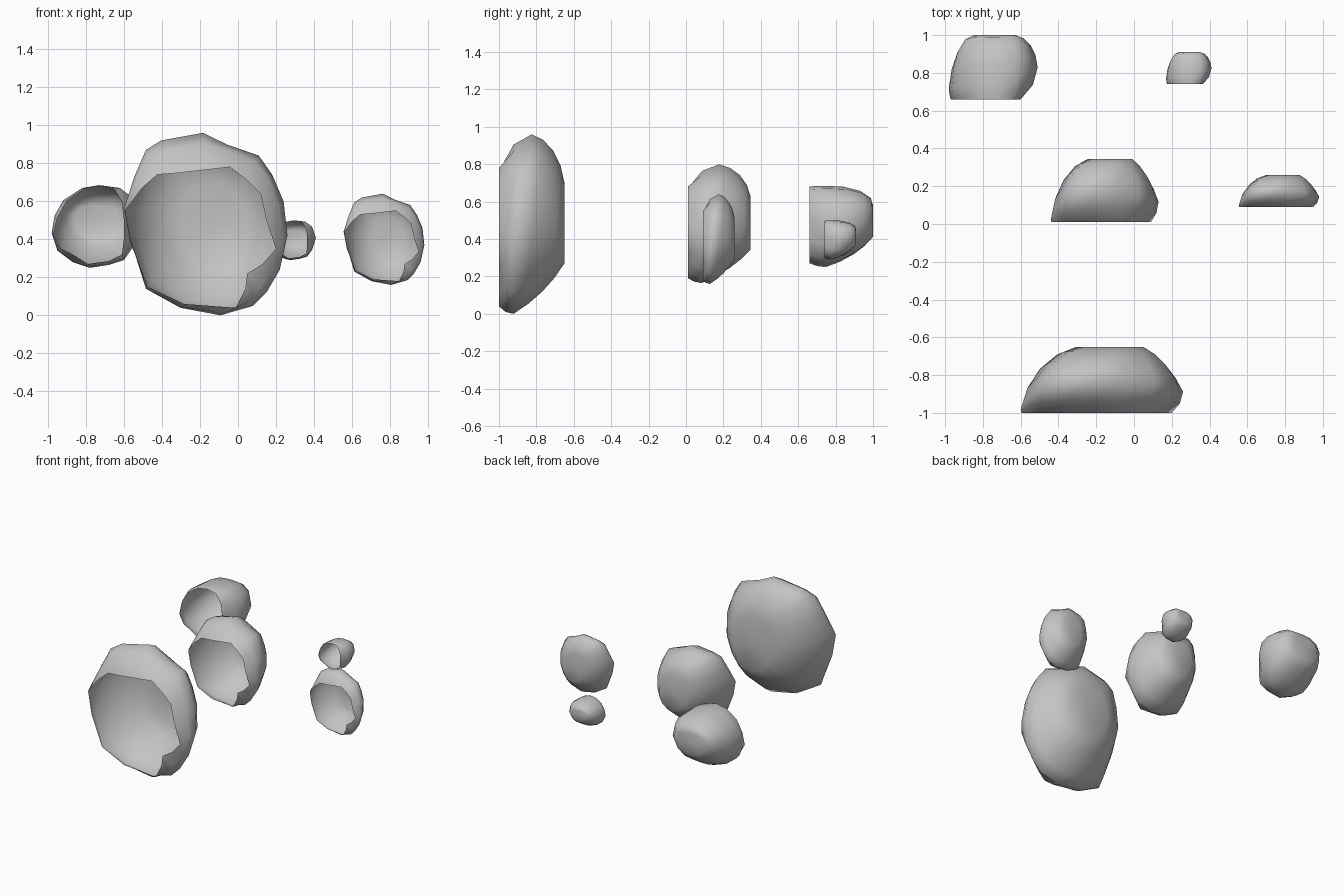
import bpy, bmesh, math

if "Cube" in bpy.data.objects:
    bpy.data.objects.remove(bpy.data.objects["Cube"])

stone = bpy.data.materials.new("stone_grey")
stone.diffuse_color = (0.55, 0.55, 0.55, 1)
stone.use_nodes = True
stone.node_tree.nodes["Principled BSDF"].inputs["Base Color"].default_value = stone.diffuse_color

# Each row: rim x,z / widest x,z / depth of widest point / back x,z
BROAD = [
    (-.59, .55, -.595, .56, .05, -.30, .52), (-.50, .67, -.54, .73, .25, -.28, .60),
    (-.42, .74, -.48, .87, .35, -.26, .65), (-.30, .75, -.40, .92, .42, -.22, .68),
    (-.17, .765, -.18, .96, .50, -.12, .70), (-.04, .78, -.06, .90, .48, -.05, .69),
    (.05, .71, .11, .84, .45, 0, .64), (.12, .64, .18, .74, .40, .03, .57),
    (.15, .50, .24, .60, .36, .05, .50), (.20, .35, .26, .42, .32, .05, .43),
    (.13, .27, .22, .24, .23, .04, .37), (.05, .22, .15, .12, .19, .01, .32),
    (.04, .14, .08, .05, .18, -.03, .29), (-.01, .04, -.09, 0, .22, -.10, .27),
    (-.28, .06, -.30, .04, .20, -.18, .29), (-.47, .15, -.48, .14, .10, -.25, .36),
    (-.56, .38, -.555, .38, .08, -.29, .44)]
DEEP = [
    (-.97, .42, -.98, .43, .18, -.85, .49), (-.95, .51, -.965, .52, .18, -.85, .54),
    (-.90, .60, -.92, .60, .20, -.82, .57), (-.81, .66, -.82, .665, .20, -.77, .575),
    (-.73, .675, -.73, .68, .20, -.72, .57), (-.65, .66, -.62, .665, .30, -.67, .57),
    (-.61, .59, -.55, .61, .45, -.64, .55), (-.60, .50, -.51, .49, .50, -.63, .49),
    (-.60, .40, -.55, .36, .45, -.64, .45), (-.61, .32, -.60, .29, .35, -.68, .42),
    (-.68, .285, -.68, .265, .28, -.71, .41), (-.79, .27, -.78, .25, .26, -.76, .41),
    (-.87, .32, -.87, .28, .25, -.80, .42), (-.93, .35, -.95, .34, .20, -.83, .45)]


def column(row, b):
    """Points from the open rim, over the widest point, to the back."""
    rx, rz, wx, wz, d, bx, bz = row
    pts = [(rx, 0, rz),
           (rx + (wx - rx) * .72, d * .45, rz + (wz - rz) * .72)]
    for i in range(5):
        s = i / 4
        a = s * math.pi / 2
        out = (1 - b) * (1 - s) + b * math.cos(a)
        up = (1 - b) * s + b * math.sin(a)
        pts.append((bx + (wx - bx) * out, d + (1 - d) * up, bz + (wz - bz) * out))
    return pts


def shell(name, rows, bulge, xr, yr, zr):
    """Open rock shell; bulge = (average, extra at top, extra at right)."""
    x0, x1 = min(r[2] for r in rows), max(r[2] for r in rows)
    z0, z1 = min(r[3] for r in rows), max(r[3] for r in rows)
    cols = []
    for r in rows:
        u = 2 * (r[2] - x0) / (x1 - x0) - 1
        v = 2 * (r[3] - z0) / (z1 - z0) - 1
        b = bulge[0] + bulge[1] * v + bulge[2] * u
        cols.append(column(r, min(1.2, max(.1, b))))
    n = len(cols)
    mid = (sum(r[5] for r in rows) / n, .98, sum(r[6] for r in rows) / n)

    def fit(p):
        return (xr[0] + (p[0] - x0) / (x1 - x0) * (xr[1] - xr[0]),
                yr[0] + p[1] * (yr[1] - yr[0]),
                zr[0] + (p[2] - z0) / (z1 - z0) * (zr[1] - zr[0]))

    bm = bmesh.new()
    grid = [[bm.verts.new(fit(p)) for p in c] for c in cols]
    centre = bm.verts.new(fit(mid))
    for i in range(n):
        a, b = grid[i], grid[(i + 1) % n]
        for k in range(len(a) - 1):
            bm.faces.new((a[k], a[k + 1], b[k + 1], b[k]))
        bm.faces.new((a[-1], centre, b[-1]))
    bmesh.ops.recalc_face_normals(bm, faces=bm.faces)
    # make the outside of the dome face outward
    bm.normal_update()
    if centre.link_faces[0].normal.y < 0:
        bmesh.ops.reverse_faces(bm, faces=bm.faces)
    for f in bm.faces:
        f.smooth = True
    me = bpy.data.meshes.new(name)
    bm.to_mesh(me)
    bm.free()
    me.materials.append(stone)
    ob = bpy.data.objects.new(name, me)
    bpy.context.collection.objects.link(ob)


# Three broad shells and two deep ones
wide, deep = (.55, .22, -.15), (.85, .45, 0)
shell("large_rock", BROAD, wide, (-.60, .26), (-1, -.65), (0, .96))
shell("middle_rock", BROAD, wide, (-.44, .13), (.01, .345), (.165, .80))
shell("right_rock", BROAD, wide, (.555, .98), (.09, .26), (.16, .64))
shell("left_rock", DEEP, deep, (-.98, -.51), (.66, 1), (.25, .685))
shell("small_rock", DEEP, deep, (.17, .41), (.74, .91), (.29, .50))
